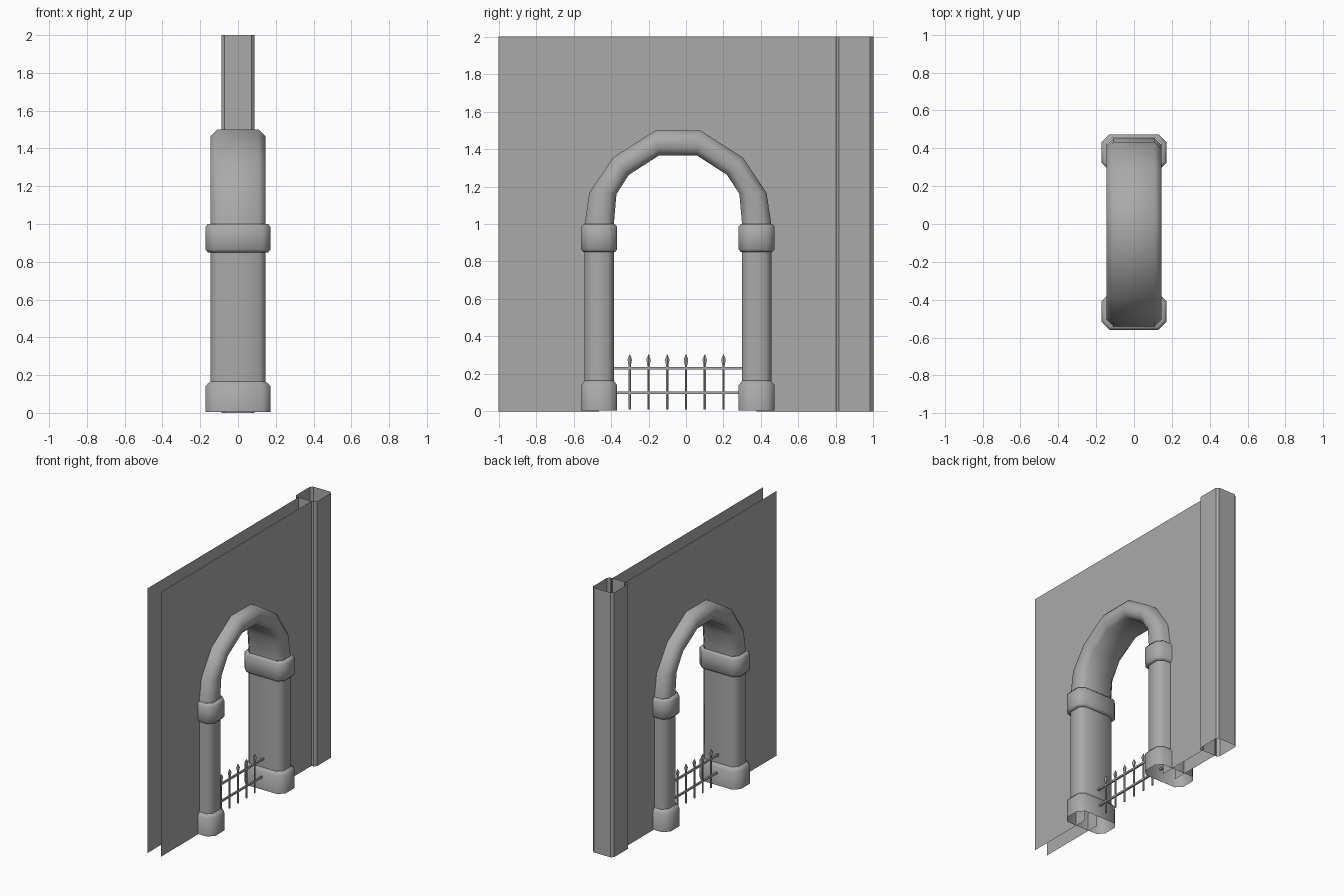
import bpy, bmesh, math

if "Cube" in bpy.data.objects:
    bpy.data.objects.remove(bpy.data.objects["Cube"], do_unlink=True)

CY = -0.043        # middle of the archway along y


def material(name, rgb):
    m = bpy.data.materials.new(name)
    m.use_nodes = True
    m.diffuse_color = (*rgb, 1)
    m.node_tree.nodes["Principled BSDF"].inputs["Base Color"].default_value = (*rgb, 1)
    return m


STONE = material("grey stone", (0.4, 0.4, 0.4))


def finish(name, bm, smooth=None):
    bmesh.ops.recalc_face_normals(bm, faces=bm.faces)
    mesh = bpy.data.meshes.new(name)
    bm.to_mesh(mesh)
    bm.free()
    mesh.materials.append(STONE)
    ob = bpy.data.objects.new(name, mesh)
    bpy.context.collection.objects.link(ob)
    if smooth:
        bpy.ops.object.select_all(action='DESELECT')
        ob.select_set(True)
        bpy.context.view_layer.objects.active = ob
        bpy.ops.object.shade_smooth_by_angle(angle=math.radians(smooth))
    return ob


def octagon(hx, hv, c):
    """Rectangle with chamfered corners, centred on the origin."""
    return [(hx, -hv + c), (hx, hv - c), (hx - c, hv), (-hx + c, hv),
            (-hx, hv - c), (-hx, -hv + c), (-hx + c, -hv), (hx - c, -hv)]


def loft(bm, rings):
    """Skin a list of closed rings, leaving the ends open."""
    rings = [[bm.verts.new(p) for p in r] for r in rings]
    for a, b in zip(rings, rings[1:]):
        for i in range(len(a)):
            j = (i + 1) % len(a)
            bm.faces.new((a[i], a[j], b[j], b[i]))


def upright(name, y, levels, smooth=None):
    """Vertical part from levels of (z, half x, half y, chamfer)."""
    bm = bmesh.new()
    loft(bm, [[(px, y + py, z) for px, py in octagon(hx, hy, c)]
              for z, hx, hy, c in levels])
    return finish(name, bm, smooth)


# Columns with plinths and capitals on both sides of the opening
COL = (0.146, 0.078, 0.033)
BLOCK = (0.172, 0.096, 0.042)
EDGE = (0.160, 0.084, 0.036)
for side, s in (("front", -1), ("back", 1)):
    y = CY + s * 0.42
    upright(side + "_column", y, [(0.14, *COL), (0.87, *COL)], 50)
    upright(side + "_plinth", y, [(0.005, *BLOCK), (0.14, *BLOCK),
                                  (0.155, *EDGE), (0.165, *COL)], 50)
    upright(side + "_capital", y, [(0.85, *COL), (0.85, *EDGE), (0.865, *BLOCK),
                                   (0.985, *BLOCK), (1.0, *EDGE), (1.0, *COL)], 50)

# Arch moulding: (outer y, outer z, inner y, inner z) for half the arch
half = [(0.498, 1.0, 0.342, 1.0), (0.473, 1.166, 0.328, 1.16),
        (0.348, 1.353, 0.262, 1.262), (0.119, 1.5, 0.101, 1.366)]
path = [(-oy, oz, -iy, iz) for oy, oz, iy, iz in half] + half[::-1]
bm = bmesh.new()
rings = []
for oy, oz, iy, iz in path:
    h = math.hypot(oy - iy, oz - iz) / 2
    ring = []
    for px, v in octagon(0.146, h, 0.036):
        t = (v / h + 1) / 2
        ring.append((px, CY + iy + (oy - iy) * t, iz + (oz - iz) * t))
    rings.append(ring)
loft(bm, rings)
finish("arch_moulding", bm, 50)

# Two thin wall sheets, cut out along the middle of the moulding
opening = [(CY + (oy + iy) / 2, (oz + iz) / 2) for oy, oz, iy, iz in path]
outline = ([(-1, 0), (opening[0][0], 0)] + opening
           + [(opening[-1][0], 0), (0.81, 0), (0.81, 2), (-1, 2)])
for side, s in (("left", 1), ("right", -1)):
    bm = bmesh.new()
    verts = [bm.verts.new((s * 0.055, y, z)) for y, z in outline]
    face = bm.faces.new(verts)
    face.normal_update()
    if face.normal.x * s < 0:
        face.normal_flip()
    mesh = bpy.data.meshes.new(side + "_wall")
    bmesh.ops.triangulate(bm, faces=bm.faces)
    bm.to_mesh(mesh)
    bm.free()
    mesh.materials.append(STONE)
    bpy.context.collection.objects.link(bpy.data.objects.new(side + "_wall", mesh))

# Hollow corner post at the end of the wall
POST = (0.088, 0.1, 0.017)
upright("wall_post", 0.9, [(0, *POST), (2, *POST)])

# Low railing: pickets with spear tips, and two rails
for i in range(6):
    y = -0.3 + 0.1 * i
    bm = bmesh.new()
    loft(bm, [[(r * math.cos(a), y + r * math.sin(a), z)
               for a in (k * math.pi / 3 for k in range(6))]
              for z, r in ((0.01, 0.007), (0.245, 0.007), (0.277, 0.014), (0.305, 0.001))])
    bmesh.ops.holes_fill(bm, edges=bm.edges)
    finish(f"picket_{i + 1}", bm, 40)
for name, z in (("lower_rail", 0.1), ("upper_rail", 0.23)):
    bm = bmesh.new()
    bmesh.ops.create_cube(bm, size=1)
    for v in bm.verts:
        v.co = (v.co.x * 0.013, CY + v.co.y * 0.72, z + v.co.z * 0.013)
    finish(name, bm)
